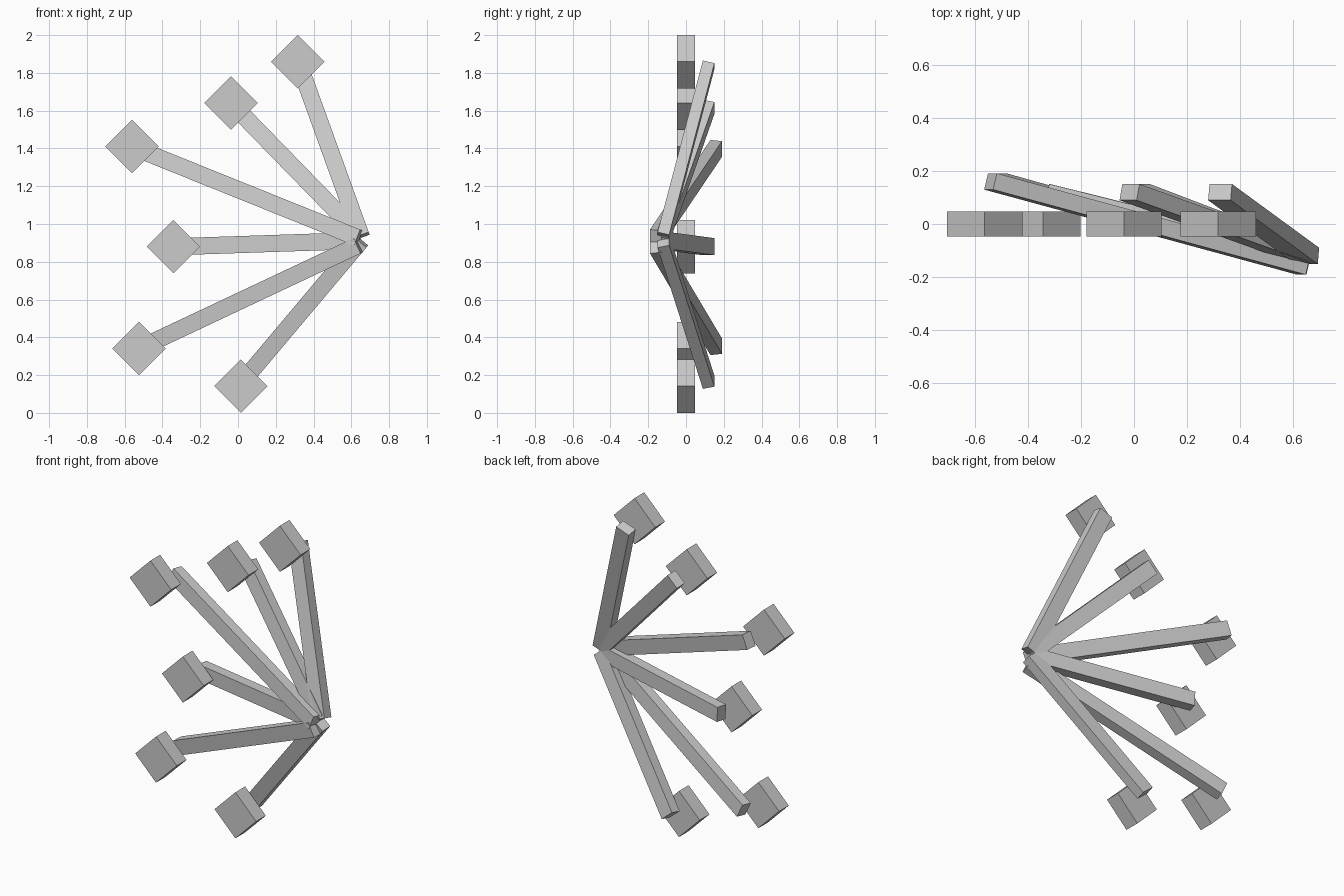
import bpy
from mathutils import Vector, Matrix
from math import radians

cube = bpy.data.objects.get("Cube")
if cube:
    bpy.data.objects.remove(cube, do_unlink=True)

grey = bpy.data.materials.new("plain grey")
grey.use_nodes = True
colour = (0.6, 0.6, 0.6, 1)
grey.diffuse_color = colour
grey.node_tree.nodes["Principled BSDF"].inputs["Base Color"].default_value = colour


def box(name, size, matrix):
    bpy.ops.mesh.primitive_cube_add(size=1)
    obj = bpy.context.object
    obj.name = name
    obj.data.transform(matrix @ Matrix.Diagonal((*size, 1)))
    obj.data.materials.append(grey)
    return obj


def bar(name, start, end):
    """Square-ended bar: width across the fan, thickness front to back."""
    start, end = Vector(start), Vector(end)
    along = (end - start).normalized()
    across = along.cross(Vector((0, 1, 0))).normalized()
    depth = across.cross(along)
    turn = Matrix((across, depth, along)).transposed().to_4x4()
    place = Matrix.Translation((start + end) / 2)
    box(name, (0.09, 0.063, (end - start).length), place @ turn)


# Each arm: block centre (x, z), bar hub end (x, z), bar far end (x, z), half sweep in y
arms = {
    "top": ((0.317, 1.859), (0.652, 0.935), (0.324, 1.843), 0.12),
    "upper": ((-0.037, 1.64), (0.65, 0.935), (-0.017, 1.62), 0.12),
    "upper_long": ((-0.562, 1.41), (0.637, 0.926), (-0.54, 1.40), 0.16),
    "middle": ((-0.342, 0.88), (0.64, 0.912), (-0.325, 0.88), 0.12),
    "lower_long": ((-0.524, 0.34), (0.637, 0.888), (-0.505, 0.35), 0.16),
    "bottom": ((0.015, 0.142), (0.65, 0.91), (0.02, 0.162), 0.12),
}

for name, (block, hub, tip, sweep) in arms.items():
    # Upright diamond block at the end of the arm
    place = Matrix.Translation((block[0], 0, block[1]))
    box(name + "_block", (0.2, 0.094, 0.2), place @ Matrix.Rotation(radians(45), 4, "Y"))
    # Bar sweeping from the hub in front to behind the block
    bar(name + "_bar", (hub[0], -sweep, hub[1]), (tip[0], sweep, tip[1]))
